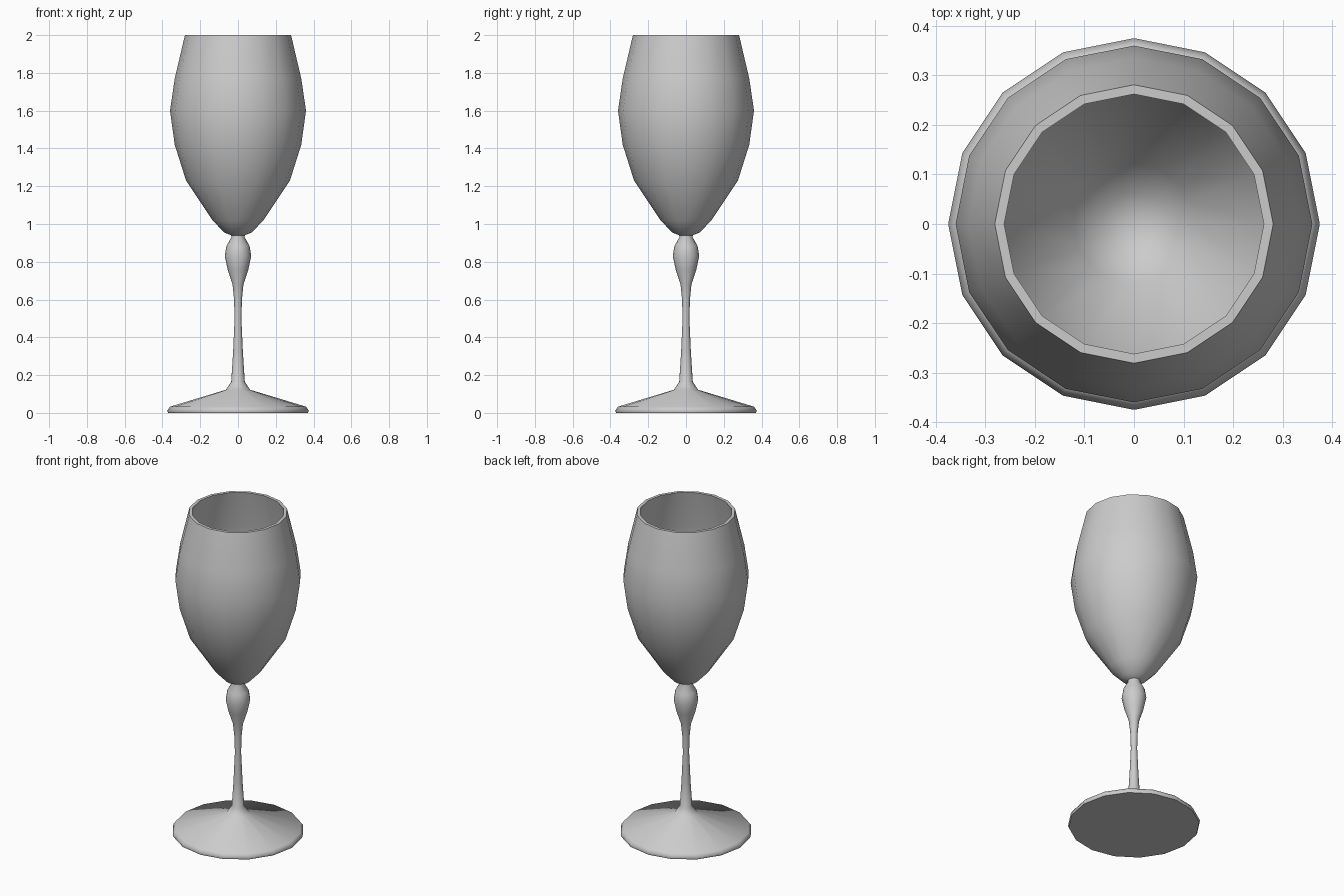
import bpy, bmesh, math

if "Cube" in bpy.data.objects:
    bpy.data.objects.remove(bpy.data.objects["Cube"])

SIDES = 16


def lathe(name, profile, angle=40):
    """Spin (radius, z) points around z; radius 0 makes a pole."""
    bm = bmesh.new()
    rings = []
    for r, z in profile:
        if r == 0:
            rings.append([bm.verts.new((0, 0, z))] * SIDES)
        else:
            rings.append([bm.verts.new((r * math.cos(2 * math.pi * i / SIDES),
                                        r * math.sin(2 * math.pi * i / SIDES), z))
                          for i in range(SIDES)])
    for a, b in zip(rings, rings[1:]):
        for i in range(SIDES):
            j = (i + 1) % SIDES
            bm.faces.new(list(dict.fromkeys((a[i], a[j], b[j], b[i]))))
    bmesh.ops.recalc_face_normals(bm, faces=bm.faces[:])
    mesh = bpy.data.meshes.new(name)
    bm.to_mesh(mesh)
    bm.free()
    obj = bpy.data.objects.new(name, mesh)
    bpy.context.collection.objects.link(obj)
    bpy.ops.object.select_all(action='DESELECT')
    obj.select_set(True)
    bpy.context.view_layer.objects.active = obj
    bpy.ops.object.shade_smooth_by_angle(angle=math.radians(angle))
    return obj


# Flat foot, sloping up to the stem
foot = [(0, 0), (0.37, 0), (0.375, 0.012), (0.36, 0.033), (0.065, 0.122)]

# Slender stem with a bulb at the top
stem = [(0.036, 0.165), (0.026, 0.32), (0.018, 0.50), (0.021, 0.60),
        (0.029, 0.68), (0.055, 0.76), (0.070, 0.83), (0.061, 0.885),
        (0.035, 0.93)]

# Bowl outside, rim, then the inside wall down to the floor
bowl_outside = [(0.036, 0.94), (0.073, 0.955), (0.135, 1.02), (0.275, 1.23),
                (0.335, 1.42), (0.36, 1.60), (0.335, 1.77), (0.281, 2.0)]
bowl_inside = [(0.262, 2.0), (0.316, 1.77), (0.341, 1.60), (0.316, 1.42),
               (0.257, 1.24), (0.122, 1.04), (0.065, 0.98), (0, 0.965)]

lathe("wine_glass", foot + stem + bowl_outside + bowl_inside, 60)
